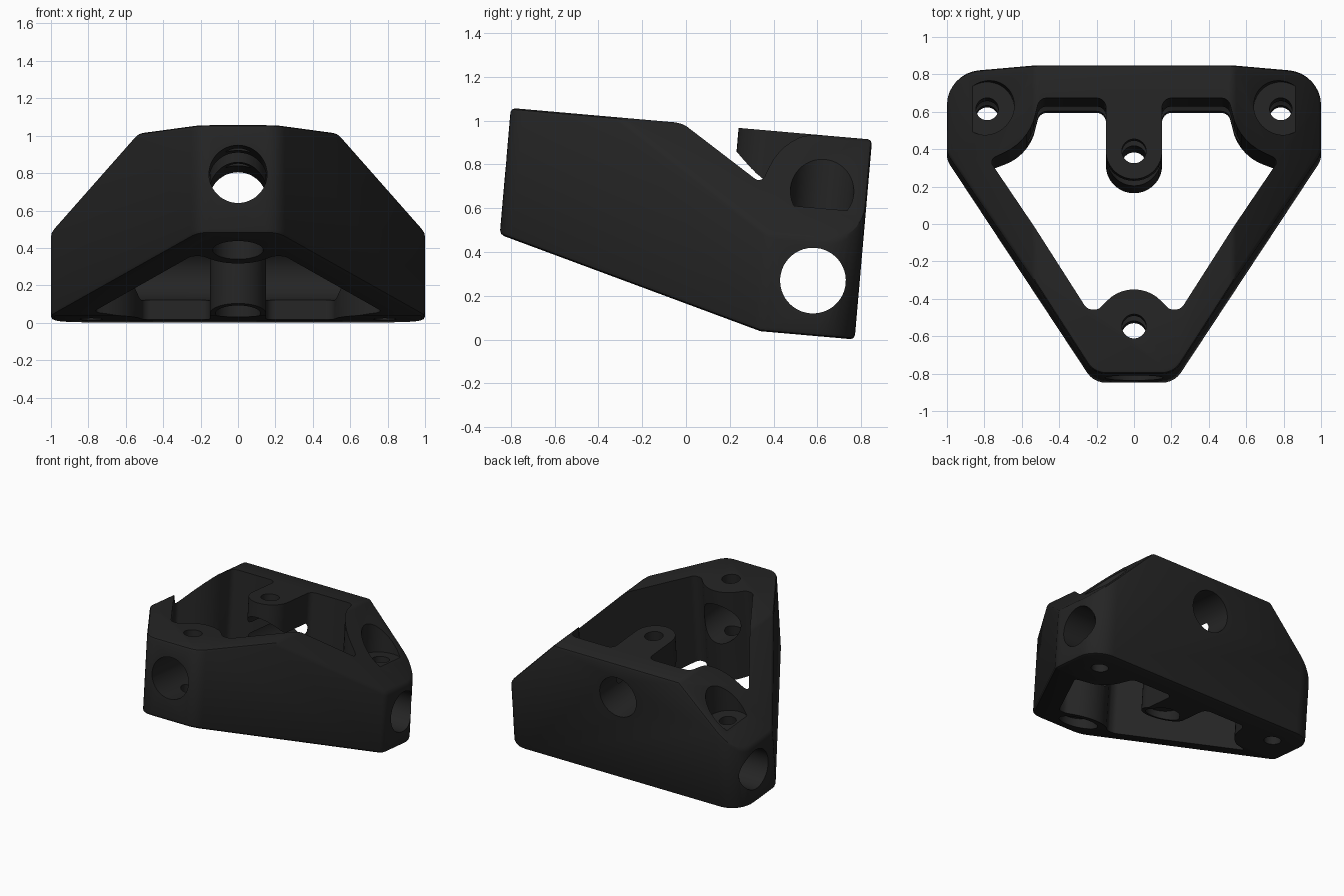
import bpy, bmesh, math
from mathutils import Vector, Matrix

if "Cube" in bpy.data.objects:
    bpy.data.objects.remove(bpy.data.objects["Cube"])

BACK, FRONT, TOP, BASE = 0.767, -0.889, 0.984, 0.068

black = bpy.data.materials.new("black plastic")
black.diffuse_color = (0.018, 0.018, 0.018, 1)
black.use_nodes = True
black.node_tree.nodes["Principled BSDF"].inputs["Base Color"].default_value = black.diffuse_color


def rounded(points, step=12):
    """Round each (x, y, radius) corner of a closed outline."""
    out, n = [], len(points)
    for i, (x, y, r) in enumerate(points):
        p = Vector((x, y))
        if r == 0:
            out.append(p)
            continue
        a = (Vector(points[i - 1][:2]) - p).normalized()
        b = (Vector(points[(i + 1) % n][:2]) - p).normalized()
        half = a.angle(b) / 2
        centre = p + (a + b).normalized() * (r / math.sin(half))
        s = p + a * (r / math.tan(half)) - centre
        turn = math.pi - 2 * half
        sign = 1 if a.x * b.y - a.y * b.x < 0 else -1
        k = max(2, math.ceil(math.degrees(turn) / step))
        for j in range(k + 1):
            t = sign * turn * j / k
            out.append(centre + Vector((s.x * math.cos(t) - s.y * math.sin(t),
                                        s.x * math.sin(t) + s.y * math.cos(t))))
    return out


def arc(cx, cy, r, a0, a1, n):
    """Points on an arc, marked as corners without rounding."""
    angles = [math.radians(a0 + (a1 - a0) * i / n) for i in range(n + 1)]
    return [(cx + r * math.cos(a), cy + r * math.sin(a), 0) for a in angles]


def mirrored(half):
    """Close a right-hand outline with its mirror image."""
    return half + [(-x, y, r) for x, y, r in reversed(half) if abs(x) > 1e-4]


def prism(outline, z0, z1):
    bm = bmesh.new()
    face = bm.faces.new([bm.verts.new((p.x, p.y, z0)) for p in outline])
    ext = bmesh.ops.extrude_face_region(bm, geom=[face])["geom"]
    bmesh.ops.translate(bm, vec=(0, 0, z1 - z0),
                        verts=[g for g in ext if isinstance(g, bmesh.types.BMVert)])
    bmesh.ops.recalc_face_normals(bm, faces=bm.faces[:])
    return bm


def slice_off(bm, co, no):
    """Remove everything on the normal side of a plane and cap the cut."""
    cut = bmesh.ops.bisect_plane(bm, geom=bm.verts[:] + bm.edges[:] + bm.faces[:],
                                 plane_co=co, plane_no=no, clear_outer=True)["geom_cut"]
    bmesh.ops.contextual_create(bm, geom=[g for g in cut if isinstance(g, bmesh.types.BMEdge)])
    bmesh.ops.recalc_face_normals(bm, faces=bm.faces[:])


def make(name, bm):
    mesh = bpy.data.meshes.new(name)
    bm.to_mesh(mesh)
    bm.free()
    obj = bpy.data.objects.new(name, mesh)
    bpy.context.collection.objects.link(obj)
    mesh.materials.append(black)
    return obj


def cylinder(name, r, start, end):
    a, b = Vector(start), Vector(end)
    bm = bmesh.new()
    turn = (b - a).to_track_quat("Z", "Y").to_matrix().to_4x4()
    bmesh.ops.create_cone(bm, cap_ends=True, segments=48, radius1=r, radius2=r,
                          depth=(b - a).length,
                          matrix=Matrix.Translation((a + b) / 2) @ turn)
    return make(name, bm)


def apply_all(obj):
    bpy.context.view_layer.objects.active = obj
    for mod in list(obj.modifiers):
        bpy.ops.object.modifier_apply(modifier=mod.name)


# Outer body: rounded triangle, sloped underside, 45 degree shoulders
outer = mirrored([(0.215, FRONT, 0.12), (1, 0.334, 0.1), (1, BACK, 0.17)])
bm = prism(rounded(outer), BASE, TOP)
slice_off(bm, (0, 0.335, BASE), (0, -0.336, -1.224))
for s in (1, -1):
    slice_off(bm, (s, 0, 0.515), (s, 0, 1))
bracket = make("bracket", bm)
bevel = bracket.modifiers.new("edge_bevel", "BEVEL")
bevel.width, bevel.segments, bevel.angle_limit = 0.02, 2, math.radians(30)
bevel.use_clamp_overlap = False
apply_all(bracket)

# Central opening, leaving front boss, corner bosses and rear post
half = arc(0, -0.637, 0.2, 90, 45, 5)
half += [(0.19, -0.545, 0.045), (0.25, -0.545, 0.05), (0.775, 0.28, 0.03)]
half += arc(0.785, 0.56, 0.265, 250, 200, 6)
half += [(0.505, 0.59, 0.05), (0.15, 0.59, 0.05)]
half += arc(0, 0.305, 0.15, 0, -90, 9)
cutters = [make("opening_cutter", prism(rounded(mirrored(half)), -0.5, 1.5))]

# Long bore front to back, cross bore side to side
cutters.append(cylinder("long_bore", 0.155, (0, -1.5, 0.72), (0, 1.5, 0.72)))
cutters.append(cylinder("cross_bore", 0.15, (-1.5, 0.554, 0.319), (1.5, 0.554, 0.319)))

# Upright screw holes, with recesses below the boss and post
for name, y, r, top in (("front", -0.635, 0.135, 0.43), ("post", 0.305, 0.12, 0.16)):
    cutters.append(cylinder(name + "_screw_hole", 0.065, (0, y, -0.5), (0, y, 1.5)))
    cutters.append(cylinder(name + "_recess", r, (0, y, -0.5), (0, y, top)))

# Corner screw holes with flat pockets in the shoulders
for s in (1, -1):
    x = 0.785 * s
    cutters.append(cylinder("corner_screw_hole", 0.06, (x, 0.56, -0.5), (x, 0.56, 1.5)))
    cutters.append(cylinder("corner_pocket", 0.145, (x, 0.56, 0.651), (x, 0.56, 1.5)))

for c in cutters:
    c.hide_render = True
    mod = bracket.modifiers.new(c.name, "BOOLEAN")
    mod.operation, mod.solver, mod.object = "DIFFERENCE", "EXACT", c
apply_all(bracket)
for c in cutters:
    bpy.data.objects.remove(c)

# Lean the finished part back by five degrees
bracket.data.transform(Matrix.Rotation(math.radians(-5), 4, "X"))
bracket.select_set(True)
bpy.context.view_layer.objects.active = bracket
bpy.ops.object.shade_smooth_by_angle(angle=math.radians(25))
